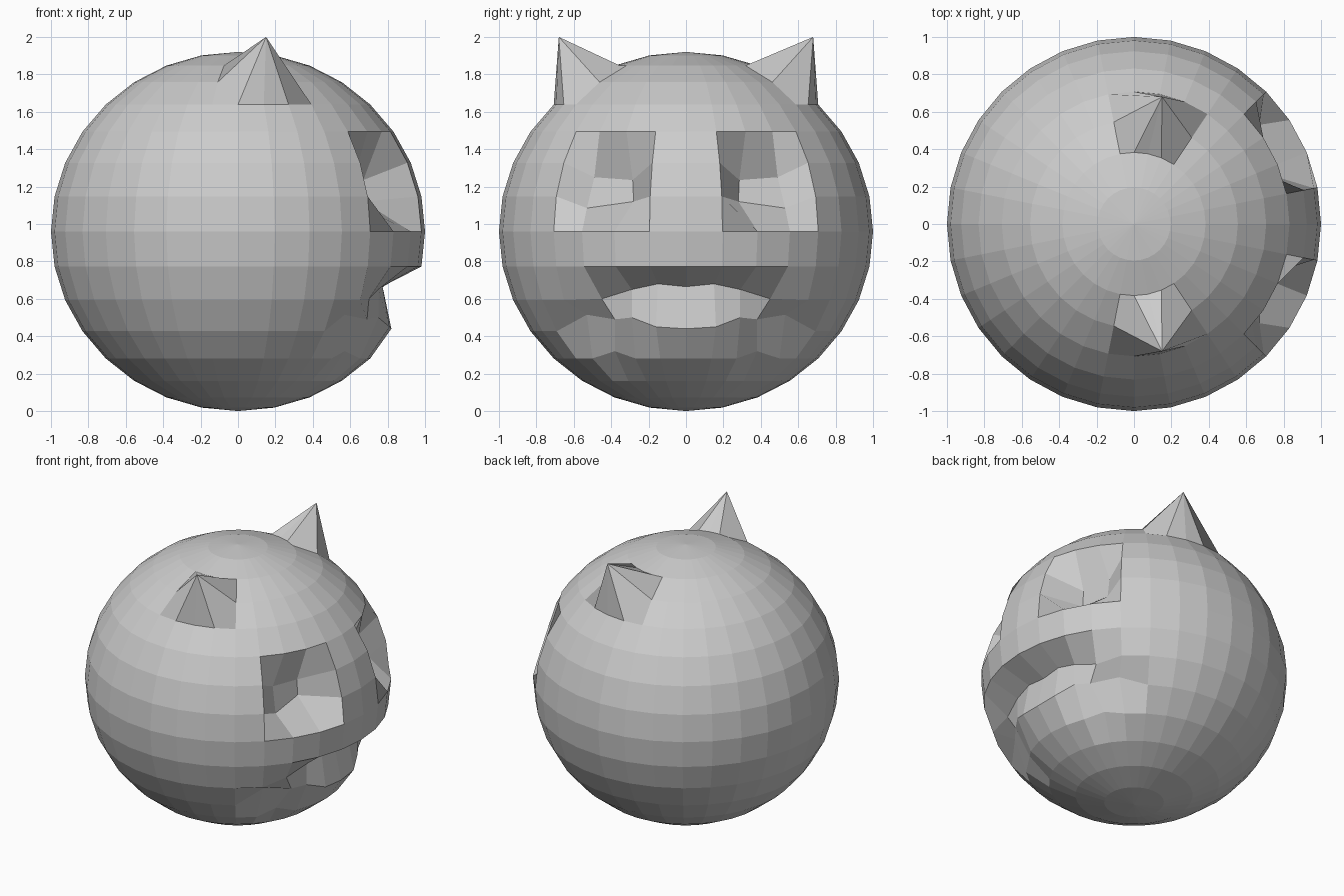
import bpy, bmesh
from math import radians, sin, cos
from mathutils import Vector

if "Cube" in bpy.data.objects:
    bpy.data.objects.remove(bpy.data.objects["Cube"])

H = 0.96          # half height of the slightly flattened ball
STEP = 11.25      # angular step of the 32 x 16 ball

bm = bmesh.new()
bmesh.ops.create_uvsphere(bm, u_segments=32, v_segments=16, radius=1.0)
for v in bm.verts:
    v.co.z = H + v.co.z * H

# look up ball vertices by column (0 = face direction +x) and row (0 = equator)
home = [(v, v.co.copy()) for v in bm.verts]


def vert(col, row):
    a, e = radians(col * STEP), radians(row * STEP)
    p = Vector((cos(a) * cos(e), sin(a) * cos(e), H + H * sin(e)))
    return min(home, key=lambda h: (h[1] - p).length_squared)[0]


# eye sockets: inner grid points pushed in
eyes = {
    (2, 1): (0.67, 0.28, 1.12), (3, 1): (0.67, 0.53, 1.085),
    (2, 2): (0.67, 0.285, 1.235), (3, 2): (0.62, 0.49, 1.25),
}
# mouth: recessed upper row, lower lip and corners
mouth = {
    (0, -2): (0.77, 0, 0.665), (1, -2): (0.77, 0.15, 0.68),
    (2, -2): (0.75, 0.29, 0.65), (3, -2): (0.70, 0.45, 0.60),
    (0, -3): (0.82, 0, 0.44), (1, -3): (0.81, 0.16, 0.45),
    (2, -3): (0.75, 0.29, 0.50), (3, -3): (0.69, 0.38, 0.49),
    (4, -3): (0.57, 0.53, 0.515), (3, -4): (0.57, 0.38, 0.32),
}

tips = []
for side in (1, -1):
    for (col, row), (x, y, z) in {**eyes, **mouth}.items():
        vert(side * col, row).co = (x, side * y, z)
    # ears: three neighbouring points pulled up into one tip
    for col in (6, 7, 8):
        v = vert(side * col, 5)
        v.co = (0.15, side * 0.68, 2.0)
        tips.append(v)
bmesh.ops.remove_doubles(bm, verts=tips, dist=0.001)
bmesh.ops.recalc_face_normals(bm, faces=bm.faces)

mesh = bpy.data.meshes.new("round_head")
bm.to_mesh(mesh)
bm.free()
head = bpy.data.objects.new("round_head", mesh)
bpy.context.collection.objects.link(head)
